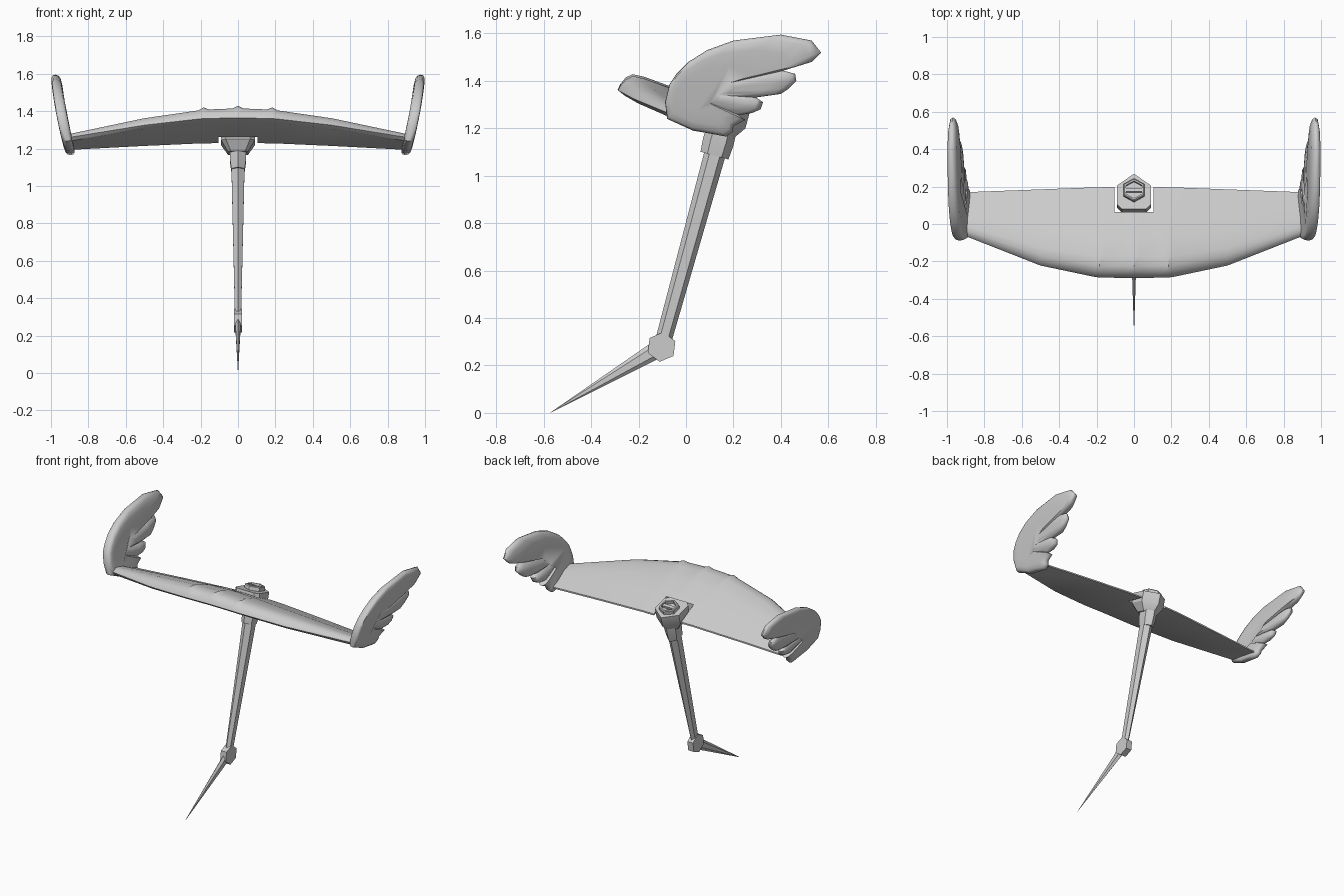
import bpy, bmesh
from math import sin, cos, pi, radians
from mathutils import Vector

if "Cube" in bpy.data.objects:
    bpy.data.objects.remove(bpy.data.objects["Cube"])

GREY = (0.6, 0.6, 0.6, 1)
metal = bpy.data.materials.new("plain grey")
metal.use_nodes = True
metal.diffuse_color = GREY
metal.node_tree.nodes["Principled BSDF"].inputs["Base Color"].default_value = GREY

# Shaft frame: points are base + along * AXIS + across * BACK
BASE = Vector((0, 0.12, 1.085))
AXIS = Vector((0, 0.266, 0.964))
BACK = Vector((0, 0.964, -0.266))


def on_shaft(x, across, along):
    return BASE + Vector((x, 0, 0)) + BACK * across + AXIS * along


def loft(name, rings, angle=30):
    """Skin a row of equal closed rings and cap both ends."""
    bm = bmesh.new()
    rows = [[bm.verts.new(p) for p in ring] for ring in rings]
    n = len(rows[0])
    for a, b in zip(rows, rows[1:]):
        for i in range(n):
            j = (i + 1) % n
            bm.faces.new((a[i], a[j], b[j], b[i]))
    bm.faces.new(rows[0])
    bm.faces.new(rows[-1])
    bmesh.ops.remove_doubles(bm, verts=bm.verts, dist=1e-5)
    bmesh.ops.recalc_face_normals(bm, faces=bm.faces)
    mesh = bpy.data.meshes.new(name)
    bm.to_mesh(mesh)
    bm.free()
    mesh.materials.append(metal)
    ob = bpy.data.objects.new(name, mesh)
    bpy.context.collection.objects.link(ob)
    if angle:
        bpy.ops.object.select_all(action='DESELECT')
        ob.select_set(True)
        bpy.context.view_layer.objects.active = ob
        bpy.ops.object.shade_smooth_by_angle(angle=radians(angle))
    return ob


def hexagon(rx, rt, along):
    return [on_shaft(rx * sin(i * pi / 3) / 0.866, rt * cos(i * pi / 3), along)
            for i in range(6)]


# Crosswise wing: x, leading y, trailing y, lower nose z, top z, trailing z, ridge
half = [(0, -0.288, 0.2, 1.343, 1.415, 1.23, 0.013),
        (0.03, -0.288, 0.2, 1.343, 1.414, 1.23, 0),
        (0.155, -0.287, 0.197, 1.341, 1.409, 1.228, 0),
        (0.185, -0.286, 0.196, 1.34, 1.407, 1.228, 0.013),
        (0.21, -0.283, 0.196, 1.338, 1.404, 1.227, 0),
        (0.5, -0.222, 0.185, 1.305, 1.362, 1.214, 0),
        (0.9, -0.065, 0.17, 1.24, 1.278, 1.193, 0)]


def section(x, front, rear, low, top, tail, ridge):
    def p(c, z):
        return (x, front + (rear - front) * c, z)
    drop = top - tail
    return [p(0.05, low), p(0, low + 0.02), p(0.02, (low + top) / 2 + 0.006),
            p(0.07, top - 0.008 + ridge * 0.6), p(0.13, top + ridge),
            p(0.23, top - 0.003 + ridge * 0.4), p(0.45, top - drop * 0.2),
            p(0.7, top - drop * 0.54), p(1, tail + 0.01), p(1, tail)]


stations = [(-s[0], *s[1:]) for s in reversed(half[1:])] + half
wing = loft("wing", [section(*s) for s in stations])

# Notch in the trailing edge for the shaft head
bpy.ops.mesh.primitive_cube_add(size=1, location=(0, 0.185, 1.25))
cutter = bpy.context.object
cutter.name = "notch_cutter"
cutter.scale = (0.206, 0.24, 0.4)
cutter.hide_render = True
cutter.hide_viewport = True
cut = wing.modifiers.new("notch", 'BOOLEAN')
cut.operation = 'DIFFERENCE'
cut.solver = 'EXACT'
cut.object = cutter

# Feathered end fins: outline in y, z, fanned towards a hub near the front
outline = [(-0.08, 1.24), (-0.088, 1.31), (-0.07, 1.385), (-0.04, 1.43),
           (0.01, 1.48), (0.09, 1.53), (0.2, 1.57), (0.4, 1.595),
           (0.53, 1.57), (0.57, 1.52), (0.53, 1.48), (0.41, 1.443),
           (0.46, 1.43), (0.465, 1.4), (0.43, 1.365), (0.4, 1.345),
           (0.295, 1.33), (0.325, 1.31), (0.315, 1.28), (0.28, 1.265),
           (0.225, 1.255), (0.25, 1.235), (0.2, 1.21), (0.195, 1.185),
           (0.17, 1.165), (0.1, 1.178), (0.03, 1.19)]
HUB = (0.0, 1.35)
notches = (11, 16, 20)


def fin_ring(side, scale, offset):
    ring = []
    for i, (y, z) in enumerate(outline):
        y = HUB[0] + (y - HUB[0]) * scale
        z = HUB[1] + (z - HUB[1]) * scale
        depth = offset * (0.6 if i in notches else 1)
        lean = 0.9 + 0.27 * (z - 1.18) - 0.2 * (z - 1.18) ** 2
        ring.append((side * (lean + depth), y, z))
    return ring


layers = [(0.45, -0.032), (0.75, -0.032), (0.92, -0.027), (0.98, -0.016), (1, 0),
          (0.98, 0.014), (0.92, 0.022), (0.75, 0.025), (0.45, 0.025)]
for side, label in ((1, "left"), (-1, "right")):
    loft(label + "_feathered_fin", [fin_ring(side, *l) for l in layers], 50)

# Shaft, collar and the pointed head that holds the wing
loft("shaft", [hexagon(0.016, 0.034, -0.83), hexagon(0.036, 0.046, 0.05)])
loft("collar", [hexagon(0.036, 0.061, 0), hexagon(0.044, 0.066, 0.06),
                hexagon(0.044, 0.064, 0.1)])


def head_ring(k, along):
    pts = [(-0.065, -0.1), (0.065, -0.1), (0.09, -0.075), (0.09, 0.03),
           (0, 0.095), (-0.09, 0.03), (-0.09, -0.075)]
    return [on_shaft(x * k, t * k, along) for x, t in pts]


loft("shaft_head", [head_ring(0.6, 0.09), head_ring(1, 0.145), head_ring(1, 0.215)])

# Recessed hexagonal cap with a bar across it
loft("hex_cap", [hexagon(0.055, 0.063, 0.2), hexagon(0.055, 0.063, 0.238),
                 hexagon(0.05, 0.057, 0.243), hexagon(0.042, 0.048, 0.243),
                 hexagon(0.042, 0.048, 0.222)])
loft("cap_bar", [[on_shaft(x, t, s) for x, t in
                  ((-0.045, -0.011), (0.045, -0.011), (0.045, 0.011), (-0.045, 0.011))]
                 for s in (0.215, 0.237)], 0)

# Hexagonal joint at the foot of the shaft
JOINT = Vector((0, -0.103, 0.278))
loft("foot_joint", [[JOINT + Vector((x, r * cos(radians(83 + 60 * i)),
                                     r * sin(radians(83 + 60 * i))))
                     for i in range(6)]
                    for x, r in ((-0.021, 0.063), (0.021, 0.063))])

# Long forward spike
TIP = Vector((0, -0.57, 0.002))
ahead = (TIP - JOINT).normalized()
up = Vector((1, 0, 0)).cross(ahead)


def spike_ring(centre, rx, r):
    return [centre + Vector((rx * sin(i * pi / 3), 0, 0)) + up * r * cos(i * pi / 3)
            for i in range(6)]


loft("spike", [spike_ring(JOINT + ahead * 0.03, 0.017, 0.037),
               spike_ring(TIP, 0.0005, 0.0008)])
